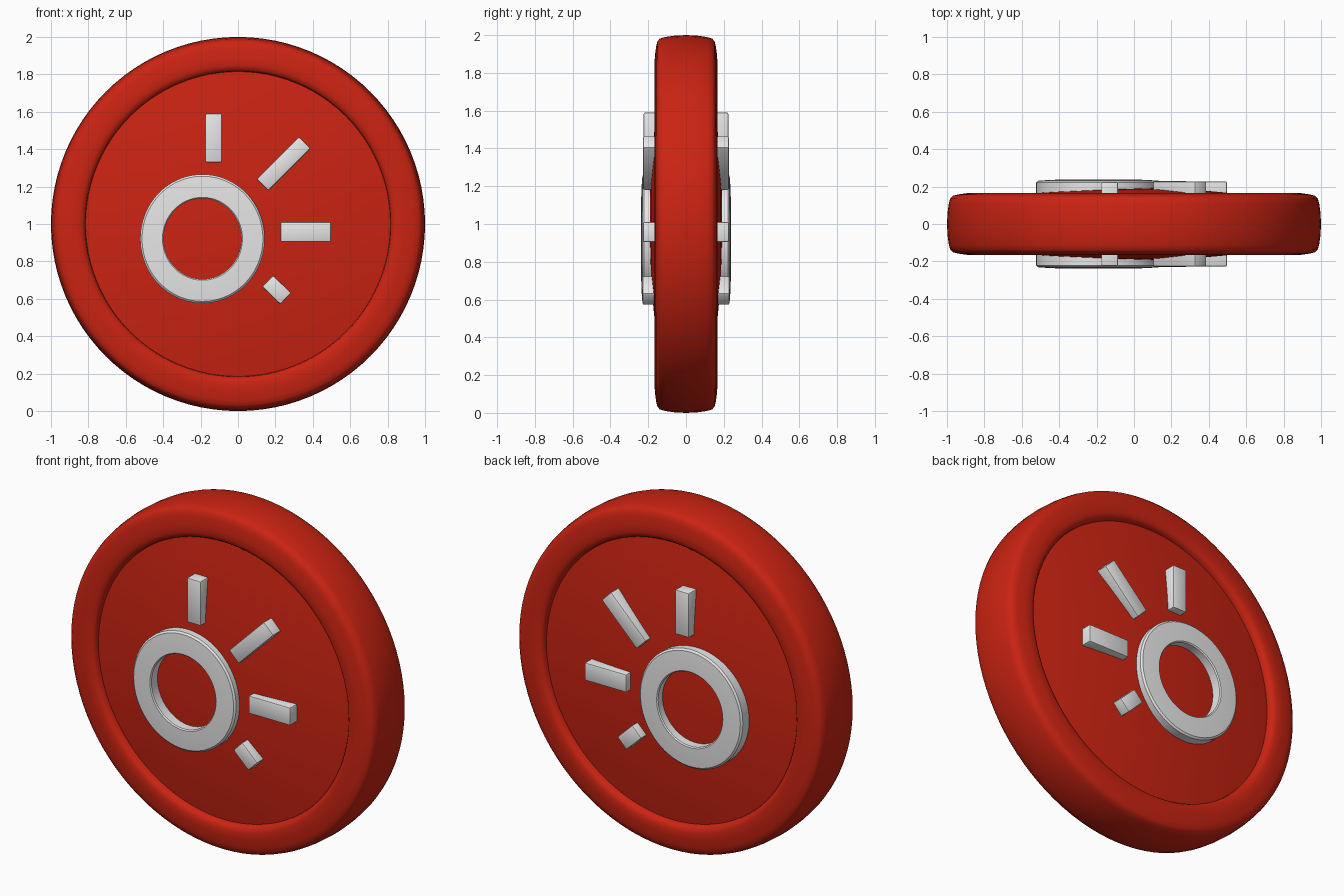
import bpy, bmesh, math
from mathutils import Matrix, Vector

if "Cube" in bpy.data.objects:
    bpy.data.objects.remove(bpy.data.objects["Cube"])


def material(name, rgb):
    m = bpy.data.materials.new(name)
    m.diffuse_color = (*rgb, 1)
    m.use_nodes = True
    m.node_tree.nodes["Principled BSDF"].inputs["Base Color"].default_value = m.diffuse_color
    return m


RED = material("red", (0.6, 0.017, 0.006))
WHITE = material("light grey", (0.8, 0.8, 0.8))


def finish(bm, name, mat, angle=35):
    bmesh.ops.remove_doubles(bm, verts=bm.verts, dist=1e-5)
    bmesh.ops.recalc_face_normals(bm, faces=bm.faces)
    me = bpy.data.meshes.new(name)
    bm.to_mesh(me)
    bm.free()
    ob = bpy.data.objects.new(name, me)
    bpy.context.collection.objects.link(ob)
    me.materials.append(mat)
    bpy.ops.object.select_all(action='DESELECT')
    ob.select_set(True)
    bpy.context.view_layer.objects.active = ob
    bpy.ops.object.shade_smooth_by_angle(angle=math.radians(angle))
    return ob


def lathe(name, profile, mat, centre, closed, scale_z=1.0, steps=96):
    """Turn (radius, y) points around the y axis."""
    bm = bmesh.new()
    vs = [bm.verts.new((r, y, 0)) for r, y in profile]
    n = len(vs)
    es = [bm.edges.new((vs[i], vs[(i + 1) % n])) for i in range(n if closed else n - 1)]
    bmesh.ops.spin(bm, geom=vs + es, cent=(0, 0, 0), axis=(0, 1, 0),
                   angle=math.tau, steps=steps)
    for v in bm.verts:
        v.co.z *= scale_z
        v.co += Vector(centre)
    return finish(bm, name, mat)


# Disc with raised rim and gently domed faces
half = [(0, 0.193), (0.15, 0.191), (0.3, 0.184), (0.45, 0.172), (0.6, 0.156),
        (0.72, 0.14), (0.815, 0.125), (0.818, 0.145), (0.828, 0.158), (0.85, 0.166),
        (0.89, 0.165), (0.94, 0.158), (0.968, 0.151), (0.982, 0.138),
        (0.99, 0.11), (0.997, 0.06), (1.0, 0.0)]
profile = half + [(r, -y) for r, y in reversed(half[:-1])]
lathe("disc", profile, RED, (0, 0, 1), False)

# Rays: centre x, centre z, length, width, tilt in degrees
rays = [(-0.13, 1.46, 0.26, 0.09, 90, 0.224),
        (0.244, 1.322, 0.32, 0.088, 45, 0.228),
        (0.362, 0.957, 0.27, 0.105, 0, 0.228),
        (0.207, 0.648, 0.136, 0.085, -44, 0.23)]

for side, s in (("front", -1), ("back", 1)):
    # Emblem ring
    ring = [(0.208, 0.14), (0.208, 0.231), (0.214, 0.237), (0.26, 0.236),
            (0.323, 0.231), (0.333, 0.222), (0.333, 0.14)]
    lathe(side + "_ring", [(r, s * y) for r, y in ring], WHITE,
          (-0.19, 0, 0.921), True, 1.035)
    # Emblem rays
    for i, (x, z, length, width, tilt, top) in enumerate(rays):
        depth = top - 0.11
        bm = bmesh.new()
        bmesh.ops.create_cube(bm, size=1)
        bmesh.ops.scale(bm, vec=(length, depth, width), verts=bm.verts)
        bmesh.ops.bevel(bm, geom=bm.edges[:], offset=0.008, segments=2,
                        profile=0.5, affect='EDGES')
        bm.transform(Matrix.Translation((x, s * (top - depth / 2), z))
                     @ Matrix.Rotation(-math.radians(tilt), 4, 'Y'))
        finish(bm, f"{side}_ray_{i + 1}", WHITE, 40)
